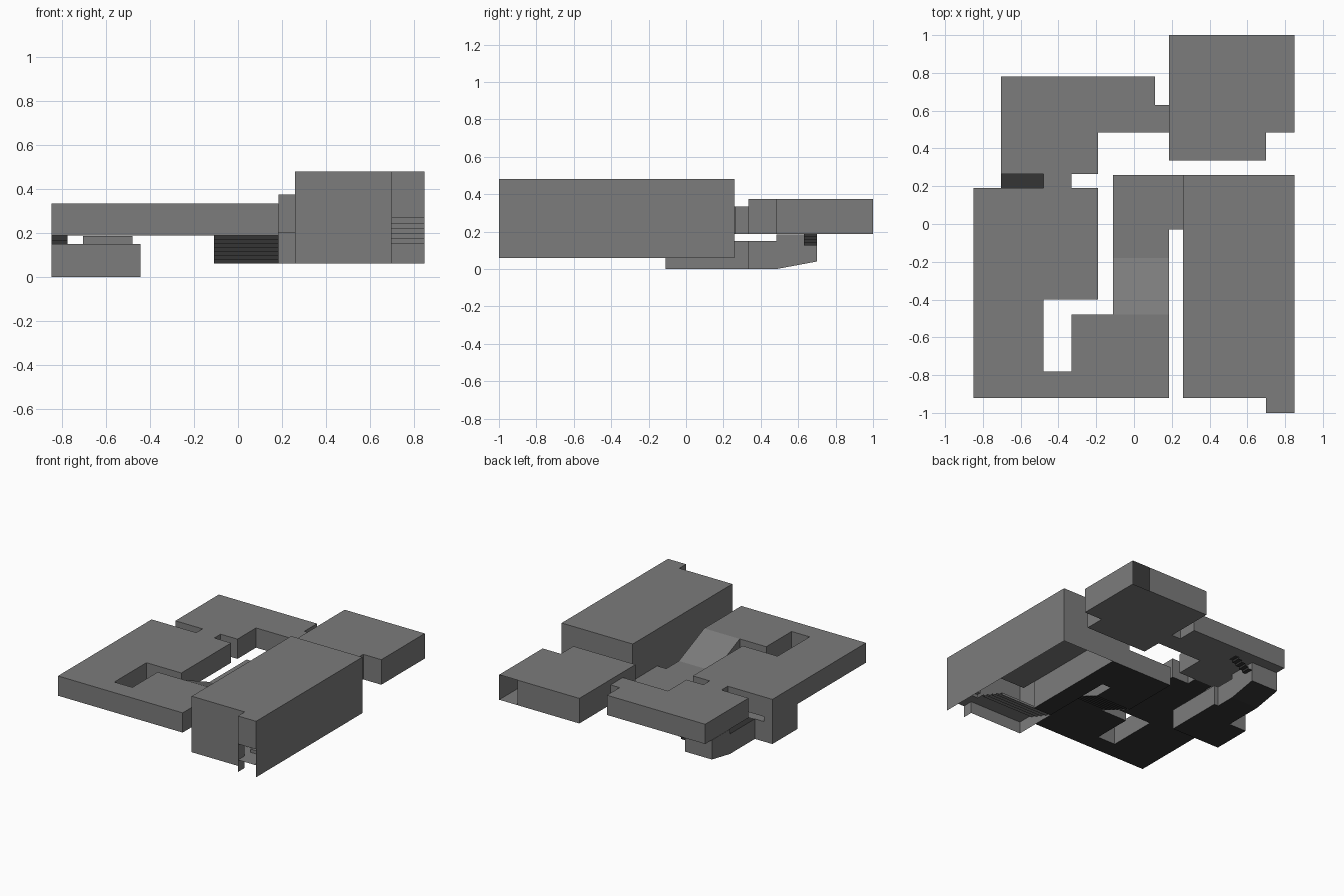
import bpy
from mathutils import Vector

if "Cube" in bpy.data.objects:
    bpy.data.objects.remove(bpy.data.objects["Cube"])


def material(name, value):
    m = bpy.data.materials.new(name)
    m.diffuse_color = (value, value, value, 1)
    m.use_nodes = True
    m.node_tree.nodes["Principled BSDF"].inputs["Base Color"].default_value = m.diffuse_color
    return m


GREY, DARK = 0, 1
MATS = [material("wall grey", 0.2), material("floor dark grey", 0.035)]


def build(name, faces):
    """Make one object from a list of (corner points, material index)."""
    verts, polys = [], []
    for pts, _ in faces:
        polys.append(range(len(verts), len(verts) + len(pts)))
        verts += [tuple(p) for p in pts]
    me = bpy.data.meshes.new(name)
    me.from_pydata(verts, [], [list(p) for p in polys])
    for m in MATS:
        me.materials.append(m)
    for poly, (_, mat) in zip(me.polygons, faces):
        poly.material_index = mat
    ob = bpy.data.objects.new(name, me)
    bpy.context.collection.objects.link(ob)
    return ob


def room(name, plan, z0, z1, floor=GREY, roof=GREY, open_edges=()):
    """Extrude a counter-clockwise plan; floor None leaves it open below."""
    faces = [([(x, y, z1) for x, y in plan], roof)]
    if floor is not None:
        faces.append(([(x, y, z0) for x, y in reversed(plan)], floor))
    for i, (a, b) in enumerate(zip(plan, plan[1:] + plan[:1])):
        if i not in open_edges:
            faces.append(([(*a, z0), (*b, z0), (*b, z1), (*a, z1)], GREY))
    return build(name, faces)


def stairs(name, start, run, side, rise, steps, mat):
    """Folded sheet of risers and treads climbing along run."""
    p, run, side = Vector(start), Vector(run) / steps, Vector(side)
    up = Vector((0, 0, rise / steps))
    faces = []
    for _ in range(steps):
        for move in (up, run):
            q = p + move
            faces.append(([p, p + side, q + side, q], mat))
            p = q
    return build(name, faces)


def side_profile(name, profile, x0, x1, mats):
    """Extrude a (y, z) profile along x; mats per edge, None leaves it open."""
    faces = [([(x1, y, z) for y, z in profile], GREY),
             ([(x0, y, z) for y, z in reversed(profile)], GREY)]
    for a, b, m in zip(profile, profile[1:] + profile[:1], mats):
        if m is not None:
            faces.append(([(x0, *a), (x0, *b), (x1, *b), (x1, *a)], m))
    return build(name, faces)


# West rooms wrapped around the small courtyard
room("west_rooms", [
    (-.85, -.92), (.185, -.92), (.185, -.48), (-.33, -.48), (-.33, -.78),
    (-.48, -.78), (-.48, -.40), (-.19, -.40), (-.19, .19), (-.33, .19),
    (-.33, .265), (-.48, .265), (-.48, .19), (-.85, .19)],
    .187, .335, floor=DARK, open_edges=(10,))

# North room with its link to the corner room
room("north_room", [
    (-.705, .265), (-.48, .265), (-.33, .265), (-.19, .265), (-.19, .485),
    (.185, .485), (.185, .63), (.11, .63), (.11, .78), (-.705, .78)],
    .187, .335, open_edges=(1, 5))

# Corner room, open at a doorway on the back
room("corner_room", [
    (.185, .335), (.70, .335), (.70, .485), (.85, .485), (.85, 1), (.70, 1),
    (.185, 1)], .187, .375, open_edges=(4,))

# Big hall, open beneath, with a doorway nook at the front
room("hall", [
    (.26, -.92), (.70, -.92), (.70, -1), (.85, -1), (.85, .26), (.26, .26)],
    .06, .48, floor=None, open_edges=(2,))
build("nook_lintel", [
    ([(.70, -1, .27), (.85, -1, .27), (.85, -1, .48), (.70, -1, .48)], GREY)])

# Hall interior: low floor, raised platform and steps
build("hall_low_floor", [
    ([(.26, -.59, .06), (.26, .26, .06), (.41, .26, .06), (.41, -.59, .06)], DARK)])
build("hall_platform", [
    ([(.41, -.70, .27), (.85, -.70, .27), (.85, .26, .27), (.41, .26, .27)], GREY),
    ([(.41, -.59, .06), (.41, .26, .06), (.41, .26, .27), (.41, -.59, .27)], GREY)])
stairs("hall_steps", (.26, -.59, .06), (0, -.25, 0), (.44, 0, 0), .09, 5, GREY)
build("hall_landing", [
    ([(.26, -.92, .15), (.70, -.92, .15), (.70, -.84, .15), (.26, -.84, .15)], GREY),
    ([(.70, -1, .15), (.85, -1, .15), (.85, -.85, .15), (.70, -.85, .15)], GREY)])
stairs("nook_steps", (.70, -.85, .15), (0, .15, 0), (.15, 0, 0), .12, 5, GREY)

# Low passage leading into the hall
room("low_passage", [
    (-.11, -.18), (.185, -.18), (.185, -.03), (.26, -.03), (.26, .26),
    (-.11, .26)], .06, .205, floor=DARK, open_edges=(0, 3))

# Sloped stairwell from the west rooms down to the passage
side_profile("stairwell", [(-.48, .187), (-.18, .06), (-.18, .205), (-.48, .335)],
             -.11, .185, (None, None, GREY, None))
stairs("stairwell_steps", (-.11, -.18, .06), (0, -.30, 0), (.295, 0, 0), .127, 7, DARK)

# Cellar below the west rooms, with a narrow covered corridor
room("cellar", [
    (-.85, -.11), (-.445, -.11), (-.445, .19), (-.70, .19), (-.85, .19)],
    0, .15, floor=DARK, open_edges=(2,))
room("cellar_corridor", [
    (-.705, .19), (-.445, .19), (-.445, .335), (-.48, .335), (-.48, .485),
    (-.705, .485)], 0, .15, floor=DARK, roof=DARK, open_edges=(0, 4))
build("cellar_upper_wall", [
    ([(-.85, .19, .15), (-.85, -.11, .15), (-.85, -.11, .187), (-.85, .19, .187)], GREY),
    ([(-.78, .19, .15), (-.85, .19, .15), (-.85, .19, .187), (-.78, .19, .187)], GREY)])
stairs("cellar_steps", (-.85, .15, 0), (0, -.24, 0), (.073, 0, 0), .187, 8, DARK)

# Rising end of the corridor and the steps up to the north room
side_profile("corridor_end", [(.485, 0), (.70, .04), (.70, .185), (.485, .185)],
             -.705, -.48, (DARK, GREY, GREY, GREY))
stairs("north_steps", (-.48, .63, .11), (.15, 0, 0), (0, .07, 0), .076, 5, DARK)
